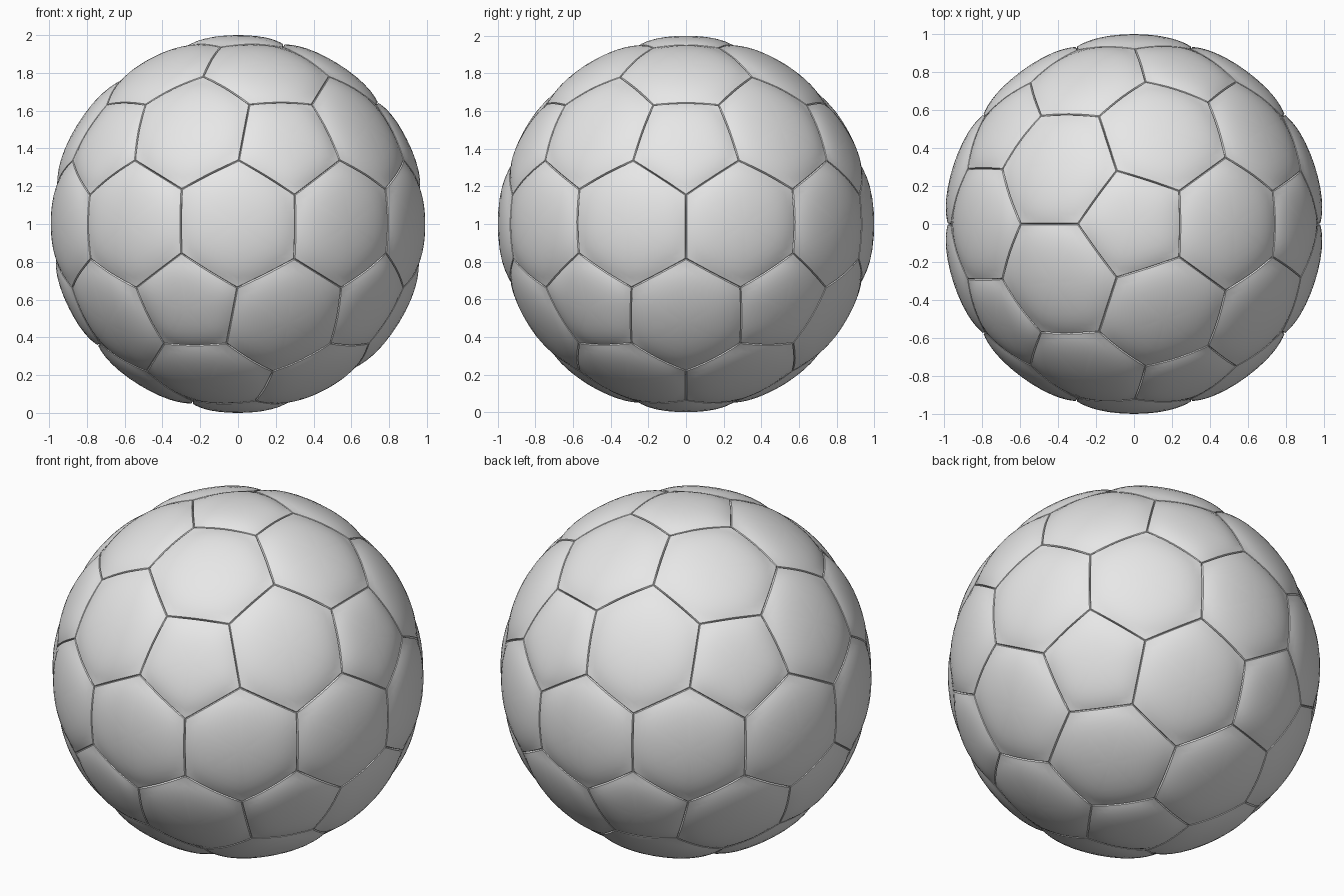
import bpy
import bmesh
import math

cube = bpy.data.objects.get("Cube")
if cube:
    bpy.data.objects.remove(cube)

RADIUS = 1.0
PILLOW = 0.019      # how far panels fall away at their borders
GROOVE = 0.012      # extra depth of the seam line
STEPS = 8           # segments along each panel side
RINGS = [0, 0.2, 0.4, 0.58, 0.72, 0.83, 0.92, 0.985, 1]

# Panel layout: one panel round each point of a subdivided icosahedron
layout = bmesh.new()
bmesh.ops.create_icosphere(layout, subdivisions=2, radius=1)


def corner(face):
    return sum((v.co.normalized() for v in face.verts), face.verts[0].co * 0).normalized()


def seam_ends(edge):
    return [corner(f) for f in edge.link_faces]


def panel_point(centre, normals, border, t, along):
    """Point of a pillow-shaped panel, t from centre (0) to seam (1)."""
    p = centre.lerp(border, t).normalized()
    if t == 1:
        fade = min(1, 6 * along * (1 - along))
        return p * (RADIUS - PILLOW - GROOVE * fade)
    total = 0
    for n in normals:
        nearness = 1 - p.dot(n) / (p.dot(centre) * centre.dot(n))
        total += max(0, nearness) ** 6
    return p * (RADIUS - PILLOW * min(1, total ** (4 / 6)))


# Panels, built side by side as wedges and welded along the seams
bm = bmesh.new()
for v in layout.verts:
    centre = v.co.normalized()
    seams = [seam_ends(e) for e in v.link_edges]
    normals = [a.cross(b) for a, b in seams]
    for a, b in seams:
        if a.cross(b).dot(centre) < 0:
            a, b = b, a
        grid = []
        for t in RINGS:
            row = []
            for i in range(STEPS + 1):
                s = i / STEPS
                border = a.lerp(b, s).normalized()
                row.append(bm.verts.new(panel_point(centre, normals, border, t, s)))
            grid.append(row)
        for inner, outer in zip(grid, grid[1:]):
            for i in range(STEPS):
                bm.faces.new((inner[i], outer[i], outer[i + 1], inner[i + 1]))
layout.free()
bmesh.ops.remove_doubles(bm, verts=bm.verts, dist=0.0001)
bmesh.ops.recalc_face_normals(bm, faces=bm.faces)

mesh = bpy.data.meshes.new("ball")
bm.to_mesh(mesh)
bm.free()

# Plain grey leather
grey = bpy.data.materials.new("light_grey")
grey.use_nodes = True
colour = (0.8, 0.8, 0.8, 1)
grey.diffuse_color = colour
grey.node_tree.nodes["Principled BSDF"].inputs["Base Color"].default_value = colour
mesh.materials.append(grey)

ball = bpy.data.objects.new("ball", mesh)
ball.location.z = RADIUS
bpy.context.collection.objects.link(ball)
bpy.ops.object.select_all(action='DESELECT')
ball.select_set(True)
bpy.context.view_layer.objects.active = ball
bpy.ops.object.shade_smooth_by_angle(angle=math.radians(30))
